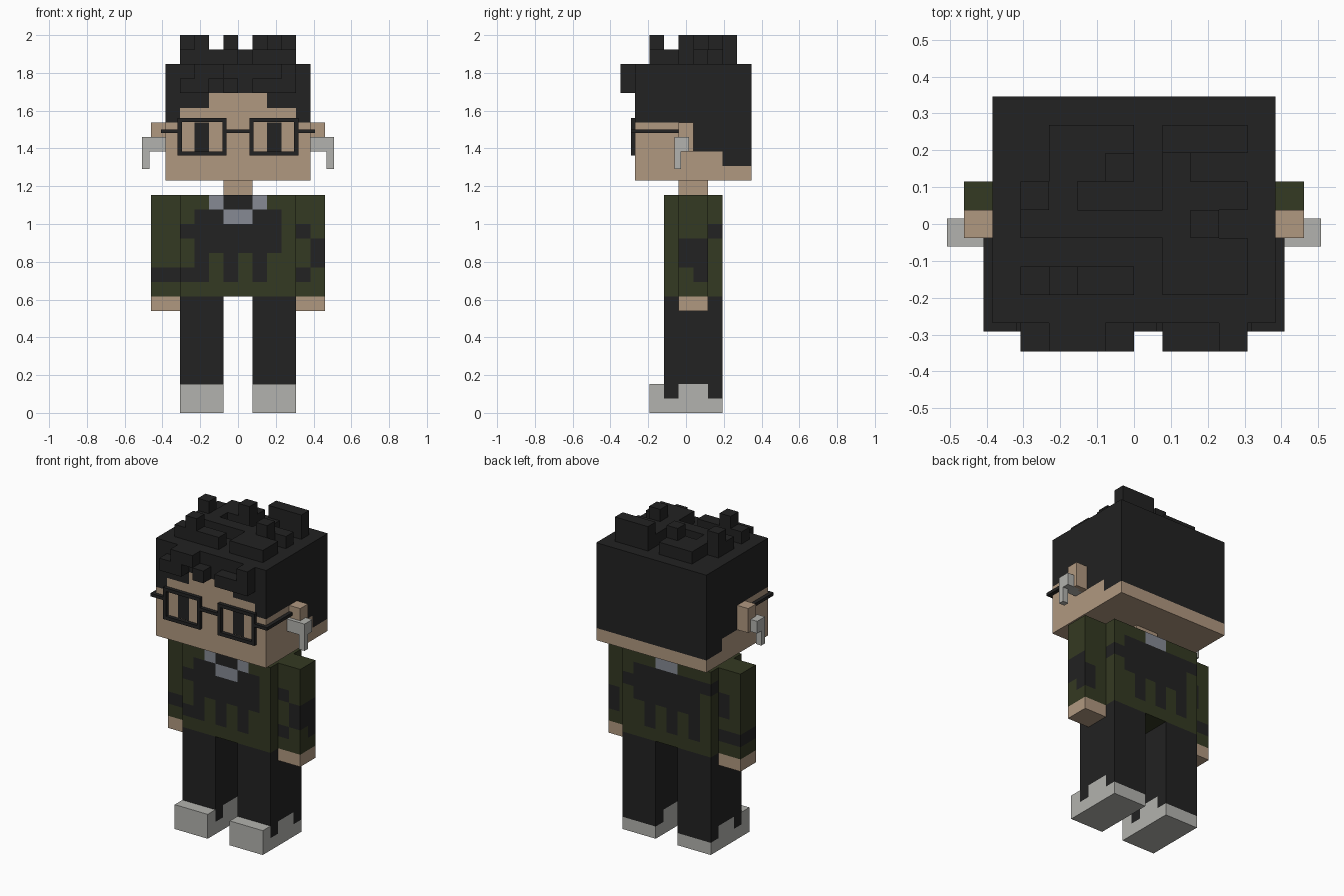
import bpy, bmesh
from mathutils import Vector

cube = bpy.data.objects.get("Cube")
if cube:
    bpy.data.objects.remove(cube)

V = 2 / 26  # one block of the model


def material(name, rgb):
    m = bpy.data.materials.new(name)
    m.use_nodes = True
    m.diffuse_color = (*rgb, 1)
    node = next(n for n in m.node_tree.nodes if n.type == 'BSDF_PRINCIPLED')
    node.inputs["Base Color"].default_value = (*rgb, 1)
    node.inputs["Roughness"].default_value = 0.9
    return m


BLACK, SKIN, OLIVE, PALE, COLLAR = range(5)
MATS = [material("charcoal black", (.016, .016, .016)),
        material("skin tan", (.434, .314, .216)),
        material("olive green", (.034, .041, .016)),
        material("pale grey", (.45, .45, .425)),
        material("collar grey", (.238, .254, .296))]


def cuts(a, b, step):
    n = max(1, round((b - a) / step)) if step else 1
    return [a + (b - a) * i / n for i in range(n + 1)]


def blocks(name, boxes, colour, step=None):
    """Boxes (x0, x1, y0, y1, z0, z1) in block units; colour is an index or
    a rule colour(centre, side), with side such as '-y', on gridded faces."""
    bm = bmesh.new()
    for box in boxes:
        span = [sorted(box[i:i + 2]) for i in (0, 2, 4)]
        part = []
        for axis in range(3):
            u, w = (axis + 1) % 3, (axis + 2) % 3
            us, ws = cuts(*span[u], step), cuts(*span[w], step)
            for end in (0, 1):
                side = "-+"[end] + "xyz"[axis]
                for ua, ub in zip(us, us[1:]):
                    for wa, wb in zip(ws, ws[1:]):
                        ring = [(ua, wa), (ub, wa), (ub, wb), (ua, wb)]
                        verts = []
                        for a, b in ring if end else ring[::-1]:
                            p = Vector()
                            p[axis], p[u], p[w] = span[axis][end], a, b
                            verts.append(bm.verts.new(p * V))
                        part += verts
                        f = bm.faces.new(verts)
                        c = f.calc_center_median() / V
                        f.material_index = colour(c, side) if callable(colour) else colour
        bmesh.ops.remove_doubles(bm, verts=part, dist=1e-5)
    mesh = bpy.data.meshes.new(name)
    bm.to_mesh(mesh)
    bm.free()
    for m in MATS:
        mesh.materials.append(m)
    ob = bpy.data.objects.new(name, mesh)
    bpy.context.collection.objects.link(ob)
    return ob


def inside(a, b, rects):
    return any(r[0] < a < r[1] and r[2] < b < r[3] for r in rects)


# Head with hairline and eyes
def head_colour(c, side):
    x = abs(c.x)
    if side == '+z':
        return BLACK
    if side == '-z':
        return SKIN
    if side == '-y':
        if inside(x, c.z, [(2, 3, 18, 20)]):
            return BLACK
        line = 22 if x < 2 else 21 if x < 4 else 20
    elif side == '+y':
        line = 17
    else:
        line = 20 if c.y < .5 else 18 if c.y < 2.5 else 17
    return BLACK if c.z > line else SKIN


blocks("head", [(-5, 5, -3.5, 4.5, 16, 24)], head_colour, 1)
blocks("neck", [(-1, 1, -.5, 1.5, 15, 16)], SKIN)

# Hair tufts on the crown: x0, x1, y0, y1, height
tufts = [(1, 4, 2.5, 3.5, 2), (-3, -1, 1.5, 3.5, 1), (-1, 0, 2.5, 3.5, 1),
         (-1, 0, 1.5, 2.5, 2), (-4, -3, .5, 1.5, 2), (-3, -2, .5, 1.5, 1),
         (-4, 1, -.5, .5, 1), (1, 2, -1.5, 2.5, 1), (2, 3, -.5, .5, 2),
         (2, 4, .5, 1.5, 1), (2, 4, -1.5, -.5, 1), (1, 4, -2.5, -1.5, 1),
         (-4, -3, -2.5, -1.5, 1), (-3, -2, -2.5, -1.5, 2), (-2, 0, -2.5, -1.5, 1)]
blocks("hair_tufts", [(*t[:4], 24, 24 + t[4]) for t in tufts], BLACK)

# Fringe over the forehead: x0, x1, z0, z1
fringe = [(-4, -2, 22, 23), (-3, -1, 23, 24), (-1, 0, 22, 23),
          (1, 3, 22, 23), (3, 4, 22, 24)]
blocks("fringe", [(a, b, -4.5, -3.5, c, d) for a, b, c, d in fringe], BLACK)

# Glasses
T = .28
glasses = [(-.8, .8, -3.8, -3.5, 19.25, 19.5)]
for s in (-1, 1):
    for z in (17.7, 20.3 - T):
        glasses.append((s * .8, s * 4.15, -3.8, -3.5, z, z + T))
    for x in (.8, 4.15 - T):
        glasses.append((s * x, s * (x + T), -3.8, -3.5, 17.7 + T, 20.3 - T))
    glasses.append((s * 4.15, s * 5.3, -3.8, -3.5, 19.25, 19.5))
    glasses.append((s * 5, s * 5.3, -3.5, -.5, 19.25, 19.5))
blocks("glasses", glasses, BLACK)


# Jumper with splashed pattern
SPLASH = [(-3, 3, 11, 14), (-1, 1, 14, 15), (-3, -2, 9, 11),
          (-1, 0, 9, 11), (1, 2, 9, 11)]
FRONT = [(-4, -3, 12, 13), (-4, -3, 9, 10)]
BACK = [(3, 4, 12, 13), (-4, -3, 13, 14)]


def torso_colour(c, side):
    x, z = c.x, c.z
    if side == '-y':
        if inside(abs(x), z, [(1, 2, 14, 15), (0, 1, 13, 14)]):
            return COLLAR
        return BLACK if inside(x, z, SPLASH + FRONT) else OLIVE
    if side == '+y':
        if inside(x, z, [(-1, 1, 14, 15)]):
            return COLLAR
        return BLACK if inside(x, z, SPLASH + BACK) else OLIVE
    if side[1] == 'x':
        low = 12 if side == '+x' else 13
        return BLACK if inside(c.y, z, [(1.5, 2.5, low, low + 1)]) else OLIVE
    return OLIVE


blocks("torso", [(-4, 4, -1.5, 2.5, 8, 15)], torso_colour, 1)

# Sleeve patches per side of each arm
LEFT = {'-y': [(4, 5, 12, 13), (5, 6, 10, 12), (4, 5, 9, 10)],
        '+x': [(-.5, 1.5, 10, 12), (.5, 1.5, 9, 10)],
        '+y': [(5, 6, 9, 11)]}
RIGHT = {'-y': [(-6, -4, 9, 10)], '-x': [(-.5, 1.5, 9, 10)],
         '+y': [(-6, -4, 9, 10), (-5, -4, 11, 13)]}


def arm_colour(c, side):
    if c.z < 8:
        return SKIN
    patches = (LEFT if c.x > 0 else RIGHT).get(side, [])
    return BLACK if inside(c.y if side[1] == 'x' else c.x, c.z, patches) else OLIVE


# Trousers meeting the shoes in a stepped edge
def leg_colour(c, side):
    top = 2 if side[1] == 'x' and -.5 < c.y < 1.5 else 1
    return PALE if c.z < top else BLACK


for s, n in ((1, "left"), (-1, "right")):
    blocks(n + "_arm", [(s * 4, s * 6, -.5, 1.5, 7, 15)], arm_colour, 1)
    blocks(n + "_leg", [(s, s * 4, -1.5, 2.5, 0, 8)], leg_colour, 1)
    blocks(n + "_shoe_toe", [(s, s * 4, -2.5, -1.5, 0, 2)], PALE)
    blocks(n + "_ear", [(s * 5, s * 6, -.5, .5, 18, 20)], SKIN)
    blocks(n + "_earring", [(s * 5, s * 6.6, -.8, .2, 18, 19),
                            (s * 6.1, s * 6.6, -.8, -.35, 16.8, 18)], PALE)
